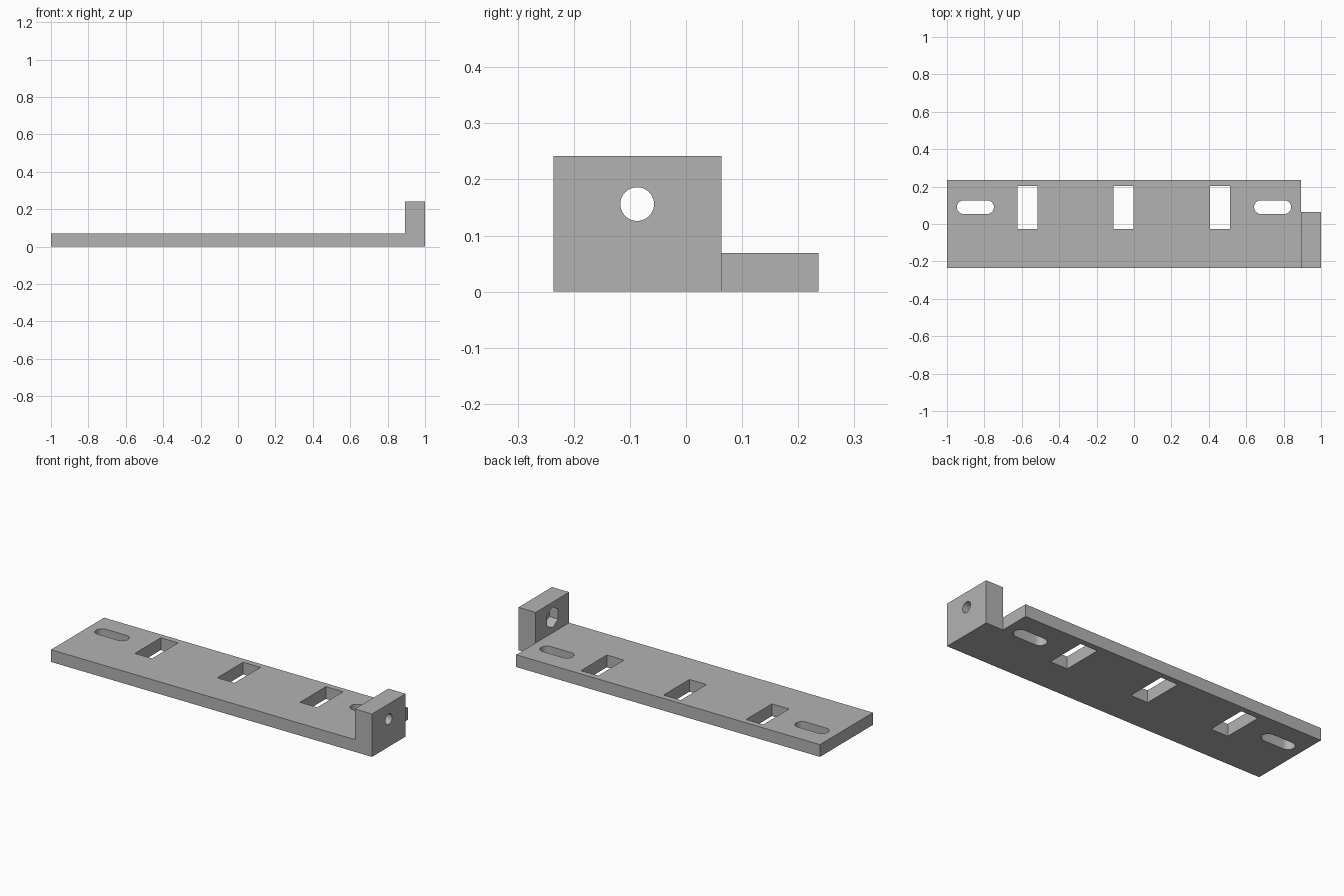
import bpy
import bmesh
from math import cos, sin, pi, radians
from mathutils import Matrix

cube = bpy.data.objects.get("Cube")
if cube:
    bpy.data.objects.remove(cube, do_unlink=True)

grey = bpy.data.materials.new("plain grey")
grey.use_nodes = True
colour = (0.45, 0.45, 0.45, 1)
grey.diffuse_color = colour
grey.node_tree.nodes["Principled BSDF"].inputs["Base Color"].default_value = colour

# Main dimensions
HALF_DEPTH = 0.236
THICK = 0.069
LUG_X = 0.893
LUG_BACK = 0.063
LUG_TOP = 0.2415
BOLT_Y, BOLT_Z = -0.087, 0.156


def prism(name, outline, low, high, along_x=False):
    """Extrude an outline in z, or an outline in (y, z) along x."""
    bm = bmesh.new()
    face = bm.faces.new([bm.verts.new((a, b, low)) for a, b in outline])
    extruded = bmesh.ops.extrude_face_region(bm, geom=[face])["geom"]
    top = [v for v in extruded if isinstance(v, bmesh.types.BMVert)]
    bmesh.ops.translate(bm, verts=top, vec=(0, 0, high - low))
    if along_x:
        turn = Matrix(((0, 0, 1, 0), (1, 0, 0, 0), (0, 1, 0, 0), (0, 0, 0, 1)))
        bmesh.ops.transform(bm, matrix=turn, verts=bm.verts)
    bmesh.ops.recalc_face_normals(bm, faces=bm.faces)
    mesh = bpy.data.meshes.new(name)
    bm.to_mesh(mesh)
    bm.free()
    mesh.materials.append(grey)
    obj = bpy.data.objects.new(name, mesh)
    bpy.context.collection.objects.link(obj)
    return obj


def rect(x0, x1, y0, y1):
    return [(x0, y0), (x1, y0), (x1, y1), (x0, y1)]


def polygon(cx, cy, radius, sides, start=0):
    return [(cx + radius * cos(start + 2 * pi * i / sides),
             cy + radius * sin(start + 2 * pi * i / sides)) for i in range(sides)]


def stadium(cx, cy, half_length, radius, steps=16):
    shift = half_length - radius
    points = []
    for side in (1, -1):
        for i in range(steps + 1):
            angle = -side * pi / 2 + side * pi * i / steps
            if side < 0:
                angle = pi / 2 + pi * i / steps
            points.append((cx + side * shift + radius * cos(angle),
                           cy + radius * sin(angle)))
    return points


def combine(target, tool, operation):
    tool.hide_render = True
    mod = target.modifiers.new(operation.lower(), 'BOOLEAN')
    mod.operation = operation
    mod.solver = 'EXACT'
    mod.object = tool
    bpy.context.view_layer.objects.active = target
    bpy.ops.object.modifier_apply(modifier=mod.name)
    bpy.data.objects.remove(tool, do_unlink=True)


# Base plate with a raised end lug at the front corner
footprint = [(-1, -HALF_DEPTH), (1, -HALF_DEPTH), (1, LUG_BACK),
             (LUG_X, LUG_BACK), (LUG_X, HALF_DEPTH), (-1, HALF_DEPTH)]
bracket = prism("mounting_bracket", footprint, 0, THICK)
lug = prism("end_lug", rect(LUG_X, 1, -HALF_DEPTH, LUG_BACK), 0, LUG_TOP)
combine(bracket, lug, 'UNION')

# Rectangular windows
for x in (-0.57, -0.056, 0.459):
    window = rect(x - 0.0535, x + 0.0535, -0.027, 0.203)
    combine(bracket, prism("window_cutter", window, -0.1, 0.2), 'DIFFERENCE')

# Rounded mounting slots
for x in (-0.848, 0.741):
    slot = stadium(x, 0.09, 0.099, 0.0365)
    combine(bracket, prism("slot_cutter", slot, -0.1, 0.2), 'DIFFERENCE')

# Bolt hole through the lug, with a hexagonal nut pocket on its inner face
hole = polygon(BOLT_Y, BOLT_Z, 0.03, 40)
combine(bracket, prism("bolt_cutter", hole, 0.8, 1.1, True), 'DIFFERENCE')
pocket = polygon(BOLT_Y, BOLT_Z, 0.058, 6, pi / 2)
combine(bracket, prism("nut_cutter", pocket, 0.85, LUG_X + 0.055, True), 'DIFFERENCE')

# Smooth the round walls, keep the edges crisp
bpy.ops.object.select_all(action='DESELECT')
bracket.select_set(True)
bpy.context.view_layer.objects.active = bracket
bpy.ops.object.shade_smooth_by_angle(angle=radians(30))
